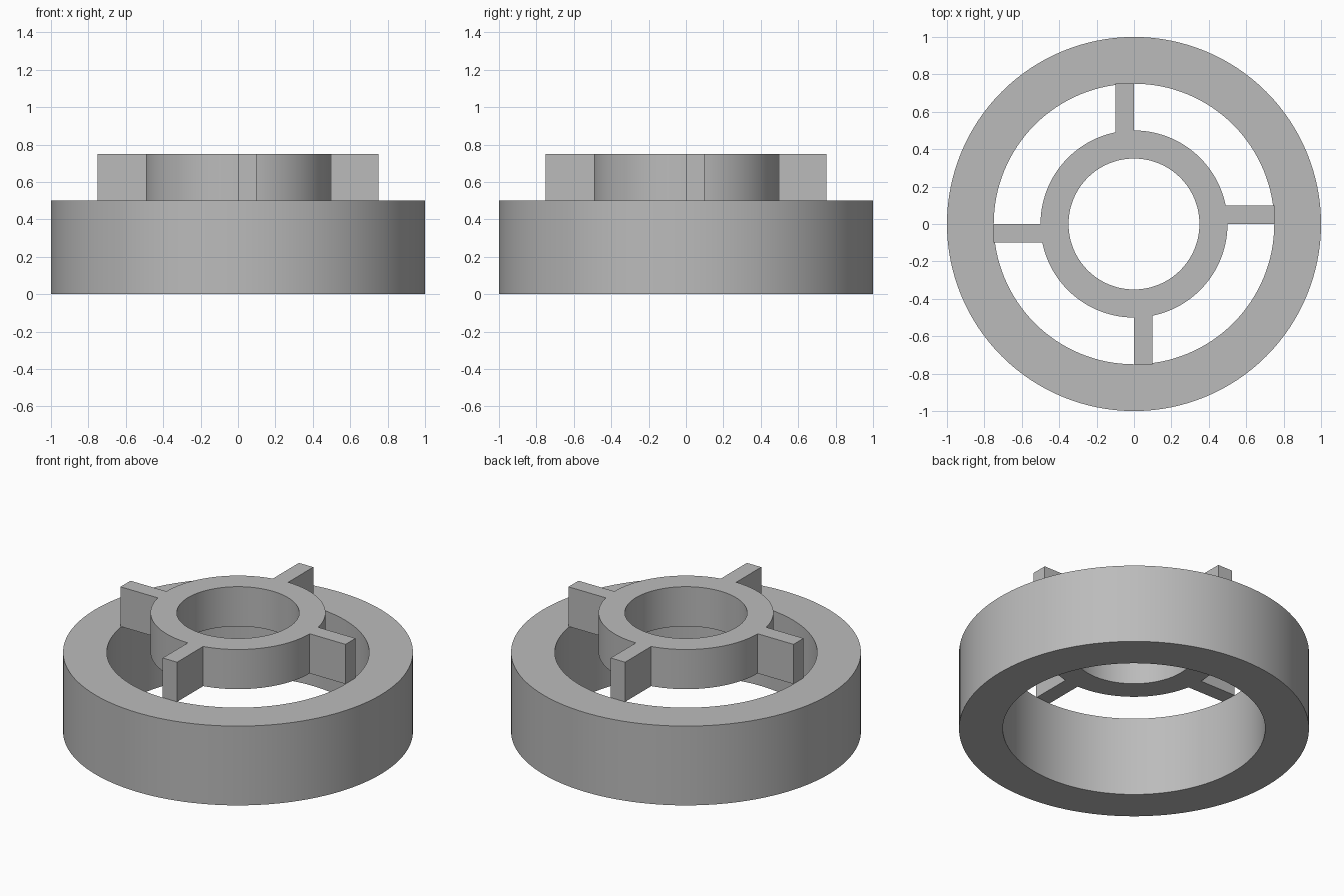
import bpy
import bmesh
from math import asin, cos, pi, radians, sin

cube = bpy.data.objects.get("Cube")
if cube:
    bpy.data.objects.remove(cube, do_unlink=True)

SEGMENTS = 128
GREY = (0.5, 0.5, 0.5, 1.0)

material = bpy.data.materials.new("plain grey")
material.use_nodes = True
material.diffuse_color = GREY
material.node_tree.nodes["Principled BSDF"].inputs["Base Color"].default_value = GREY


def arc(radius, start, end, steps):
    """Points along an arc, both ends included."""
    angles = [start + (end - start) * i / steps for i in range(steps + 1)]
    return [(radius * cos(a), radius * sin(a)) for a in angles]


def circle(radius):
    return arc(radius, 0, 2 * pi, SEGMENTS)[:-1]


def extruded_part(name, outlines, bottom, height):
    """Fill closed outlines (the inner one is a hole) and extrude upward."""
    bm = bmesh.new()
    edges = []
    for outline in outlines:
        verts = [bm.verts.new((x, y, bottom)) for x, y in outline]
        edges += [bm.edges.new((a, b)) for a, b in zip(verts, verts[1:] + verts[:1])]
    bmesh.ops.triangle_fill(bm, edges=edges, use_beauty=True)
    raised = bmesh.ops.extrude_face_region(bm, geom=bm.faces[:], use_keep_orig=True)
    top = [v for v in raised["geom"] if isinstance(v, bmesh.types.BMVert)]
    bmesh.ops.translate(bm, verts=top, vec=(0, 0, height))
    bmesh.ops.recalc_face_normals(bm, faces=bm.faces[:])
    mesh = bpy.data.meshes.new(name)
    bm.to_mesh(mesh)
    bm.free()
    mesh.materials.append(material)
    part = bpy.data.objects.new(name, mesh)
    bpy.context.collection.objects.link(part)
    bpy.ops.object.select_all(action="DESELECT")
    part.select_set(True)
    bpy.context.view_layer.objects.active = part
    bpy.ops.object.shade_smooth_by_angle(angle=radians(30))
    return part


# Wide base ring
extruded_part("base_ring", [circle(1.0), circle(0.75)], 0, 0.5)

# Hub with four offset spokes: one quarter outline, turned four times
hub_radius, spoke_reach, spoke_width = 0.5, 0.75, 0.1
quarter = [(spoke_reach, 0), (spoke_reach, spoke_width)]
quarter += arc(hub_radius, asin(spoke_width / hub_radius), pi / 2, SEGMENTS // 4)
outline = []
for turn in range(4):
    outline += quarter
    quarter = [(-y, x) for x, y in quarter]
extruded_part("hub_and_spokes", [outline, circle(0.35)], 0.5, 0.25)
